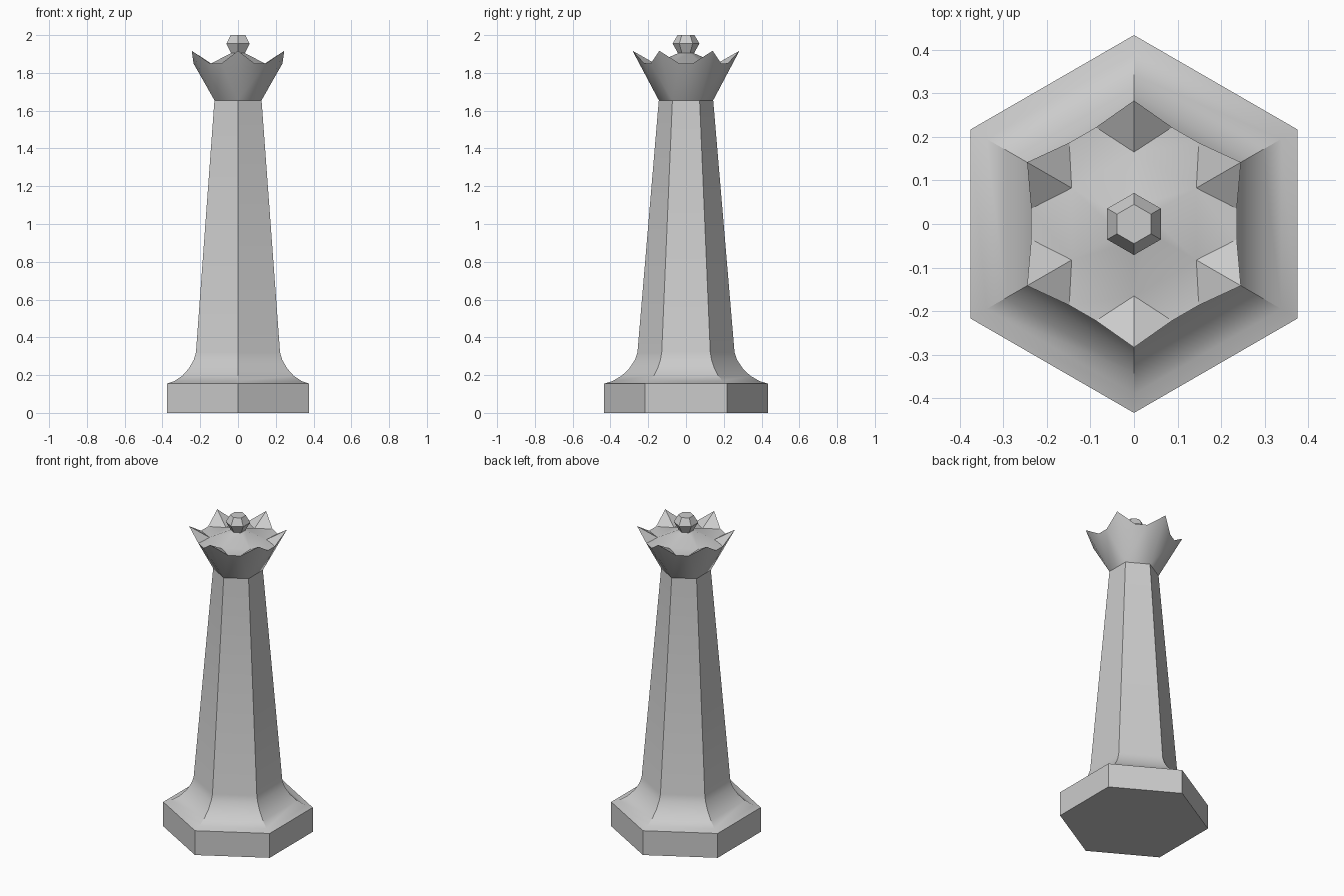
import bpy
import bmesh
import math

if "Cube" in bpy.data.objects:
    bpy.data.objects.remove(bpy.data.objects["Cube"], do_unlink=True)

SIDES = 6

# One plain grey for the whole piece
grey = bpy.data.materials.new("stone_grey")
grey.use_nodes = True
COLOUR = (0.6, 0.6, 0.6, 1)
grey.diffuse_color = COLOUR
grey.node_tree.nodes["Principled BSDF"].inputs["Base Color"].default_value = COLOUR


def ring(bm, r, z):
    """Hexagon of vertices with a corner towards the front."""
    steps = [math.tau * k / SIDES - math.pi / 2 for k in range(SIDES)]
    return [bm.verts.new((r * math.cos(a), r * math.sin(a), z)) for a in steps]


def bridge(bm, low, high):
    for k in range(SIDES):
        n = (k + 1) % SIDES
        bm.faces.new((low[k], low[n], high[n], high[k]))


def lathe(bm, profile):
    """Stack hexagons along a (radius, height) profile and cap both ends."""
    rings = [ring(bm, r, z) for r, z in profile]
    for low, high in zip(rings, rings[1:]):
        bridge(bm, low, high)
    bm.faces.new(rings[0][::-1])
    bm.faces.new(rings[-1])


def finish(bm, name):
    bmesh.ops.recalc_face_normals(bm, faces=bm.faces)
    mesh = bpy.data.meshes.new(name)
    bm.to_mesh(mesh)
    bm.free()
    mesh.materials.append(grey)
    obj = bpy.data.objects.new(name, mesh)
    bpy.context.collection.objects.link(obj)
    bpy.ops.object.select_all(action='DESELECT')
    obj.select_set(True)
    bpy.context.view_layer.objects.active = obj
    bpy.ops.object.shade_smooth_by_angle(angle=math.radians(30))


# Plinth, curved flare and tapering shaft
bm = bmesh.new()
lathe(bm, [(0.433, 0), (0.433, 0.155), (0.39, 0.168), (0.34, 0.197),
           (0.30, 0.236), (0.27, 0.282), (0.257, 0.32), (0.144, 1.655)])
finish(bm, "base_and_shaft")

# Crown: flared wall, six points, sunken floor rising to a central cone
bm = bmesh.new()
foot = ring(bm, 0.144, 1.655)
tips = ring(bm, 0.283, 1.917)
rim = ring(bm, 0.272, 1.85)
inner = ring(bm, 0.165, 1.85)
neck = ring(bm, 0.04, 1.905)
notch = []
for k in range(SIDES):
    p, q = rim[k].co, rim[(k + 1) % SIDES].co
    notch.append([bm.verts.new(p.lerp(q, t)) for t in (0.37, 0.63)])
for v in rim:
    bm.verts.remove(v)
for k in range(SIDES):
    n = (k + 1) % SIDES
    a, b = notch[k]
    bm.faces.new((foot[k], foot[n], b, a))
    bm.faces.new((foot[k], a, tips[k]))
    bm.faces.new((foot[n], tips[n], b))
    bm.faces.new((a, b, inner[n], inner[k]))
    bm.faces.new((tips[k], a, inner[k]))
    bm.faces.new((tips[n], inner[n], b))
bridge(bm, inner, neck)
bm.faces.new(neck)
bm.faces.new(foot[::-1])
finish(bm, "crown")

# Faceted knob on top
bm = bmesh.new()
lathe(bm, [(0.04, 1.90), (0.071, 1.955), (0.045, 2.0)])
finish(bm, "finial")
